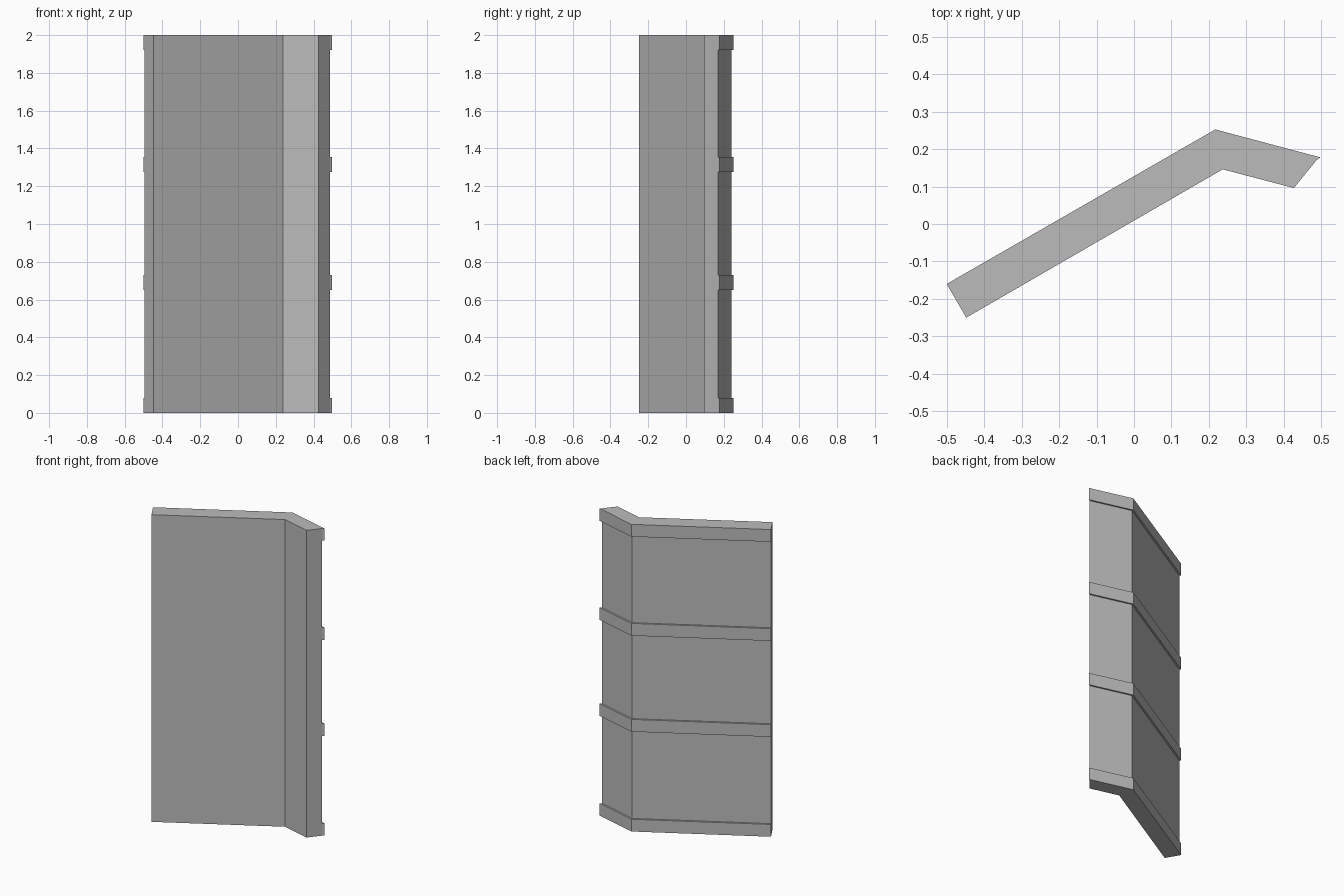
import bpy, bmesh

if "Cube" in bpy.data.objects:
    bpy.data.objects.remove(bpy.data.objects["Cube"])

grey = bpy.data.materials.new("plain grey")
grey.diffuse_color = (0.5, 0.5, 0.5, 1)
grey.use_nodes = True
grey.node_tree.nodes["Principled BSDF"].inputs["Base Color"].default_value = grey.diffuse_color

# plan outlines, left to right
inner = [(-0.448, -0.25), (0.237, 0.146), (0.427, 0.096)]
back = [(-0.4945, -0.17), (0.2185, 0.241), (0.487, 0.170)]
raised = [(-0.5, -0.16), (0.217, 0.2525), (0.4975, 0.178)]


def extrude_strip(name, near, far, z0, z1):
    """Solid between two three-point plan lines, from z0 to z1."""
    bm = bmesh.new()
    loop = near + far[::-1]
    lo = [bm.verts.new((x, y, z0)) for x, y in loop]
    hi = [bm.verts.new((x, y, z1)) for x, y in loop]
    n = len(loop)
    bm.faces.new(lo[::-1])
    bm.faces.new(hi)
    for i in range(n):
        j = (i + 1) % n
        bm.faces.new((lo[i], lo[j], hi[j], hi[i]))
    bmesh.ops.recalc_face_normals(bm, faces=bm.faces)
    me = bpy.data.meshes.new(name)
    bm.to_mesh(me)
    bm.free()
    me.materials.append(grey)
    ob = bpy.data.objects.new(name, me)
    bpy.context.collection.objects.link(ob)
    return ob


# folded wall panel
extrude_strip("folded_panel", inner, back, 0, 2)

# raised horizontal bands on the back
for k, z in enumerate((0, 0.65, 1.275, 1.92)):
    extrude_strip(f"back_band_{k + 1}", back, raised, z, z + 0.08)
